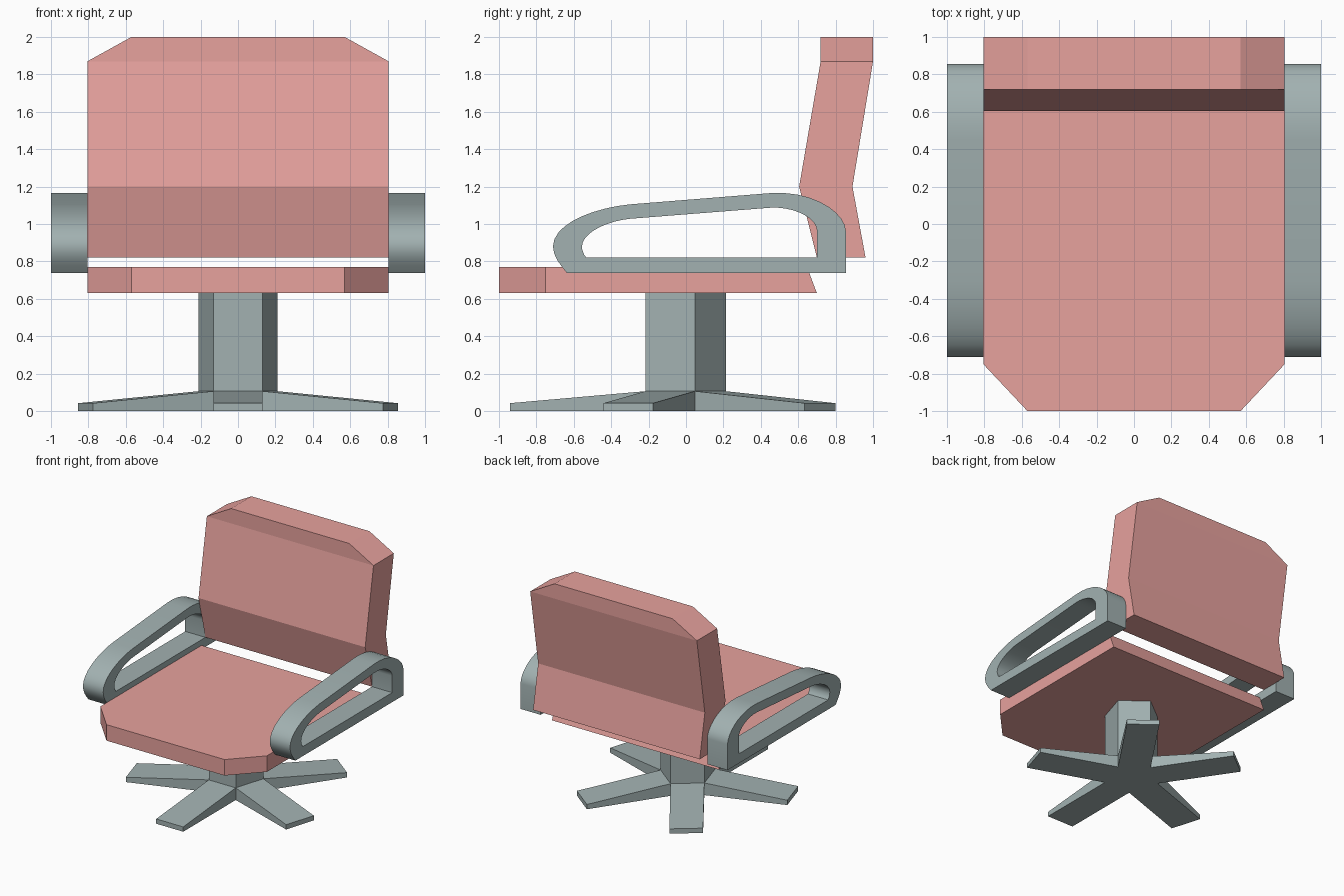
import bpy, bmesh, math
from mathutils import Vector
from mathutils.geometry import interpolate_bezier

if "Cube" in bpy.data.objects:
    bpy.data.objects.remove(bpy.data.objects["Cube"])


def skin(name, rings, mat=None, closed=False):
    """Join matching rings of points with quads; cap the ends unless closed."""
    bm = bmesh.new()
    vs = [[bm.verts.new(p) for p in r] for r in rings]
    n = len(rings[0])
    pairs = list(zip(vs, vs[1:])) + ([(vs[-1], vs[0])] if closed else [])
    for a, b in pairs:
        for i in range(n):
            j = (i + 1) % n
            bm.faces.new((a[i], a[j], b[j], b[i]))
    if not closed:
        bm.faces.new(vs[0])
        bm.faces.new(vs[-1])
    bmesh.ops.recalc_face_normals(bm, faces=bm.faces)
    me = bpy.data.meshes.new(name)
    bm.to_mesh(me)
    bm.free()
    ob = bpy.data.objects.new(name, me)
    bpy.context.collection.objects.link(ob)
    if mat:
        me.materials.append(mat)
    return ob


pink = bpy.data.materials.new("upholstery")
pink.diffuse_color = (0.80, 0.36, 0.34, 1)
pink.use_nodes = True
pink.node_tree.nodes["Principled BSDF"].inputs["Base Color"].default_value = pink.diffuse_color
grey = bpy.data.materials.new("frame")
grey.diffuse_color = (0.36, 0.44, 0.44, 1)
grey.use_nodes = True
grey.node_tree.nodes["Principled BSDF"].inputs["Base Color"].default_value = grey.diffuse_color

W, C = 0.805, 0.57  # half width, half width between the cut corners


# Seat: chamfered front corners, slanted rear edge
def seat_ring(z, back):
    return [(-C, -1, z), (C, -1, z), (W, -0.75, z), (W, back, z), (-W, back, z), (-W, -0.75, z)]


skin("seat", [seat_ring(0.63, 0.70), seat_ring(0.77, 0.647)], pink)

# Backrest: stacked sections (z, front y, back y, half width)
sections = [(0.82, 0.70, 0.96, W), (1.20, 0.605, 0.89, W), (1.87, 0.72, 1.0, W), (2.0, 0.72, 1.0, C)]
skin("backrest", [[(-w, f, z), (w, f, z), (w, b, z), (-w, b, z)] for z, f, b, w in sections], pink)


# Armrests: curved loop profile with a matching inner hole, mirrored
def bez(a, b, c, d, n=10):
    pts = interpolate_bezier(*(Vector((0, *p)) for p in (a, b, c, d)), n)
    return [(p.y, p.z) for p in pts]


outer = ([(0.855, 0.737), (0.855, 0.96)]
         + bez((0.855, 0.96), (0.855, 1.06), (0.68, 1.182), (0.45, 1.165))[1:]
         + bez((-0.30, 1.105), (-0.50, 1.085), (-0.711, 1.00), (-0.711, 0.88))
         + bez((-0.711, 0.88), (-0.711, 0.83), (-0.68, 0.79), (-0.636, 0.737), 5)[1:])
inner = ([(0.70, 0.82), (0.70, 0.965)]
         + bez((0.70, 0.965), (0.70, 1.03), (0.58, 1.095), (0.45, 1.087))[1:]
         + bez((-0.30, 1.028), (-0.43, 1.015), (-0.556, 0.95), (-0.556, 0.88))
         + bez((-0.556, 0.88), (-0.556, 0.86), (-0.55, 0.84), (-0.533, 0.82), 5)[1:])
rings = [[(x, y, z) for y, z in loop] for loop, x in ((outer, W), (outer, 1.0), (inner, 1.0), (inner, W))]
arm = skin("armrests", rings, grey, closed=True)
arm.modifiers.new("Mirror", 'MIRROR').use_mirror_merge = False
bpy.context.view_layer.objects.active = arm
arm.select_set(True)
bpy.ops.object.shade_smooth_by_angle(angle=math.radians(30))

# Base: five-sided column with one tapering leg per side
R, REACH = 0.222, 0.857
APO, HALF = R * math.cos(math.pi / 5), R * math.sin(math.pi / 5)


def base_point(angle, out, side, z):
    x = out * math.cos(angle) - side * math.sin(angle)
    y = out * math.sin(angle) + side * math.cos(angle)
    return (x, y * 1.07 - 0.025, z)


angles = [math.radians(-90 + 72 * i) for i in range(5)]
skin("column", [[base_point(a, APO, HALF, z) for a in angles] for z in (0, 0.63)], grey)
for i, a in enumerate(angles):
    skin(f"base_leg_{i + 1}",
         [[base_point(a, d, s, z) for s, z in ((-HALF, 0), (HALF, 0), (HALF, h), (-HALF, h))]
          for d, h in ((APO, 0.106), (REACH, 0.042))], grey)
